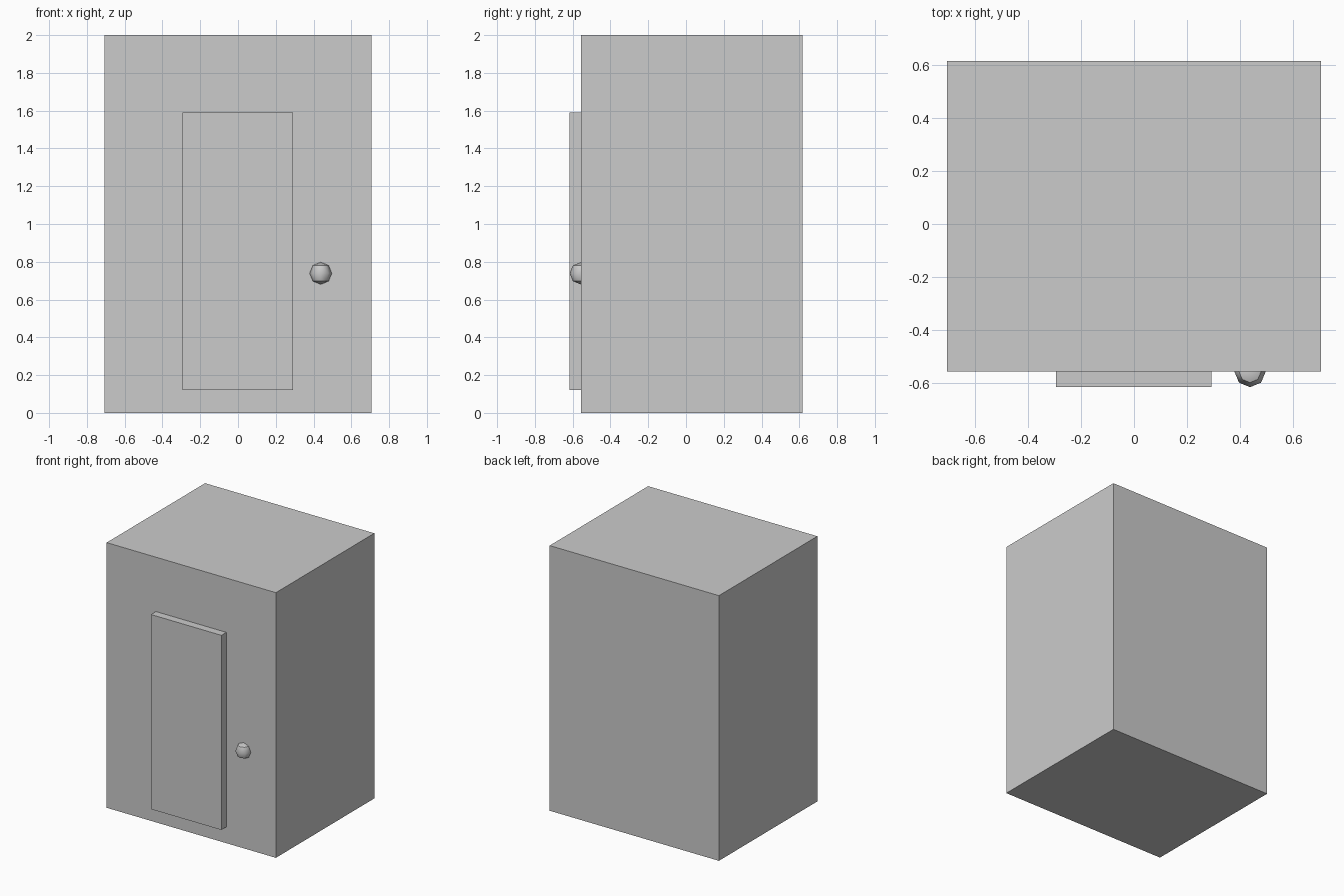
import bpy, bmesh, math
from mathutils import Vector

if "Cube" in bpy.data.objects:
    bpy.data.objects.remove(bpy.data.objects["Cube"])


def box(name, low, high):
    """Flat-faced box between two opposite corners."""
    low, high = Vector(low), Vector(high)
    bm = bmesh.new()
    bmesh.ops.create_cube(bm, size=1)
    bmesh.ops.scale(bm, vec=high - low, verts=bm.verts)
    bmesh.ops.translate(bm, vec=(low + high) / 2, verts=bm.verts)
    mesh = bpy.data.meshes.new(name)
    bm.to_mesh(mesh)
    bm.free()
    obj = bpy.data.objects.new(name, mesh)
    bpy.context.collection.objects.link(obj)
    return obj


FRONT = -0.557

# Main cabinet block
box("cabinet_body", (-0.706, FRONT, 0), (0.706, 0.616, 2))

# Raised panel on the front
box("door_panel", (-0.295, -0.616, 0.122), (0.292, FRONT, 1.59))

# Low-poly knob, half sunk into the front
bpy.ops.mesh.primitive_uv_sphere_add(segments=8, ring_count=4, radius=0.059,
                                     location=(0.438, FRONT, 0.739))
bpy.context.object.name = "door_knob"
bpy.ops.object.shade_smooth_by_angle(angle=math.radians(43.5))
